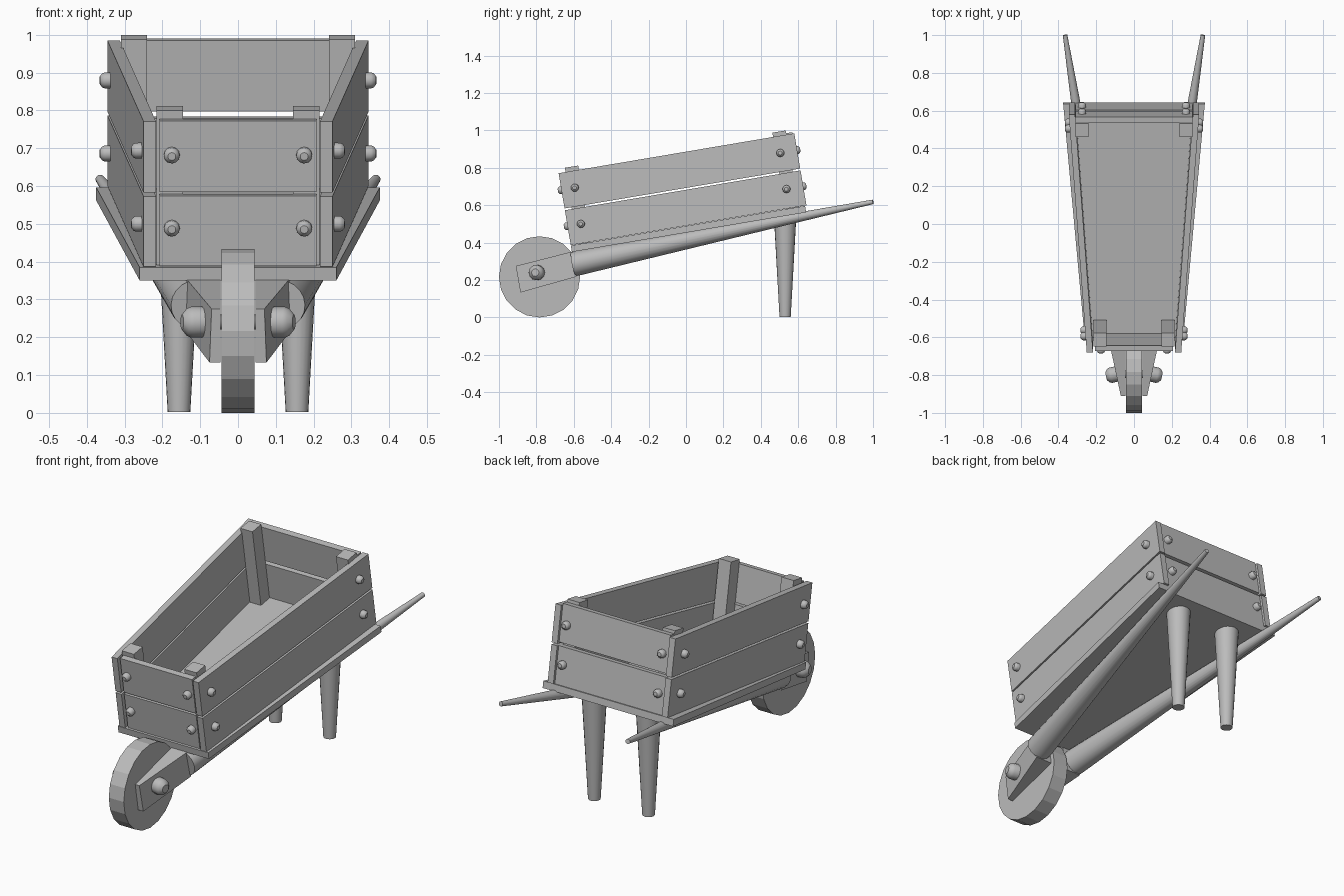
import bpy, bmesh, math
from mathutils import Matrix, Vector

cube = bpy.data.objects.get("Cube")
if cube:
    bpy.data.objects.remove(cube, do_unlink=True)

GREY = (0.5, 0.5, 0.5, 1)
mat = bpy.data.materials.new("plain grey")
mat.use_nodes = True
mat.diffuse_color = GREY
mat.node_tree.nodes["Principled BSDF"].inputs["Base Color"].default_value = GREY

# Tilted frame of the tray: x across, y along its length, z up from its underside
TRAY = Matrix.Translation((0, -0.61, 0.35)) @ Matrix.Rotation(math.radians(9.6), 4, 'X')
LENGTH = 1.278
SIDES = ((1, "left"), (-1, "right"))


def finish(name, bm, smooth=False):
    bmesh.ops.recalc_face_normals(bm, faces=bm.faces)
    mesh = bpy.data.meshes.new(name)
    bm.to_mesh(mesh)
    bm.free()
    mesh.materials.append(mat)
    obj = bpy.data.objects.new(name, mesh)
    bpy.context.collection.objects.link(obj)
    if smooth:
        bpy.ops.object.select_all(action='DESELECT')
        obj.select_set(True)
        bpy.context.view_layer.objects.active = obj
        bpy.ops.object.shade_smooth_by_angle(angle=math.radians(32))
    return obj


def loft(name, rings, matrix=Matrix(), smooth=False):
    """Skin a list of rings of points and cap both ends."""
    bm = bmesh.new()
    rows = [[bm.verts.new(matrix @ Vector(p)) for p in ring] for ring in rings]
    n = len(rows[0])
    for a, b in zip(rows, rows[1:]):
        for i in range(n):
            j = (i + 1) % n
            bm.faces.new((a[i], a[j], b[j], b[i]))
    bm.faces.new(rows[0])
    bm.faces.new(rows[-1])
    return finish(name, bm, smooth)


def board(name, plan, low, high):
    """Plank with a plan outline, standing in the tilted tray."""
    return loft(name, [[(x, y, z) for x, y in plan] for z in (low, high)], TRAY)


def box_plan(x0, x1, y0, y1):
    return [(x0, y0), (x1, y0), (x1, y1), (x0, y1)]


def turned(name, profile, base, axis, sides=16, smooth=True):
    """Round part from (radius, distance) pairs along an axis."""
    turn = Vector(axis).to_track_quat('Z', 'Y').to_matrix().to_4x4()
    rings = [[(r * math.cos(math.tau * k / sides), r * math.sin(math.tau * k / sides), h)
              for k in range(sides)] for r, h in profile]
    return loft(name, rings, Matrix.Translation(base) @ turn, smooth)


def bolt(name, base, axis, size=0.021):
    profile = [(size, -0.4 * size), (size, 0.7 * size), (0.87 * size, 1.0 * size), (0.5 * size, 1.3 * size)]
    turned(name, profile, base, axis, 12)


def outer_x(y):
    """Outer face of the side boards."""
    return 0.25 + 0.095 * y / LENGTH


# Tray floor
board("tray_floor", [(-0.26, 0), (0.26, 0), (0.375, 1.27), (-0.375, 1.27)], 0, 0.035)

# Plank walls, two rows
tray_turn = TRAY.to_3x3()
for row, low, high in (("lower", 0.037, 0.226), ("upper", 0.236, 0.427)):
    lift = 0.008 if row == "upper" else 0
    board(f"{row}_front_board", box_plan(-0.207, 0.207, 0.008, 0.038), low, high)
    board(f"{row}_back_board", box_plan(-0.31, 0.31, 1.235, 1.268), low + lift, high + lift)
    for s, side in SIDES:
        plan = [(s * (outer_x(y) - t), y) for y, t in ((0, 0), (LENGTH, 0), (LENGTH, 0.033), (0, 0.033))]
        board(f"{row}_{side}_board", plan, low, high)
        # Bolts
        mid = 0.14 if row == "lower" else 0.336
        for end, y in (("front", 0.073), ("back", 1.188)):
            bolt(f"{row}_{side}_{end}_side_bolt", TRAY @ Vector((s * outer_x(y), y, mid)),
                 tray_turn @ Vector((s, -0.075, 0)))
        bolt(f"{row}_{side}_front_bolt", TRAY @ Vector((s * 0.175, 0.008, mid)), tray_turn @ Vector((0, -1, 0)))
        bolt(f"{row}_{side}_back_bolt", TRAY @ Vector((s * 0.275, 1.268, mid)), tray_turn @ Vector((0, 1, 0)))

for s, side in SIDES:
    # Corner posts
    board(f"{side}_front_post", box_plan(s * 0.145, s * 0.215, 0.038, 0.11), 0.03, 0.45)
    board(f"{side}_back_post", box_plan(s * 0.24, s * 0.309, 1.163, 1.235), 0.03, 0.45)

    # Handle, tapering to the grip
    start, tip = Vector((s * 0.112, -0.6, 0.286)), Vector((s * 0.365, 1.0, 0.618))
    run = tip - start
    turned(f"{side}_handle", [(0.066, 0), (0.066, 0.03), (0.012, run.length)], start, run, 20)

    # Squared handle end beside the wheel
    corners = ((-0.91, 0.275), (-0.885, 0.133), (-0.585, 0.218), (-0.605, 0.353))
    inner = [(s * 0.046, y, z) for y, z in corners]
    outer = [(s * (0.072 + 0.215 * (y + 0.9)), y, z) for y, z in corners]
    loft(f"{side}_fork", [inner, outer])
    bolt(f"{side}_axle_bolt", (s * 0.096, -0.795, 0.24), (s, -0.215, 0), 0.041)

    # Leg
    turned(f"{side}_leg", [(0.03, 0), (0.061, 0.555)], (s * 0.156, 0.53, 0.003), (0, 0, 1), 20)

# Wheel
turned("wheel", [(0.217, -0.043), (0.217, 0.043)], (0, -0.783, 0.217), (1, 0, 0), 20, smooth=False)
turned("axle", [(0.02, -0.09), (0.02, 0.09)], (0, -0.795, 0.24), (1, 0, 0), 12)
